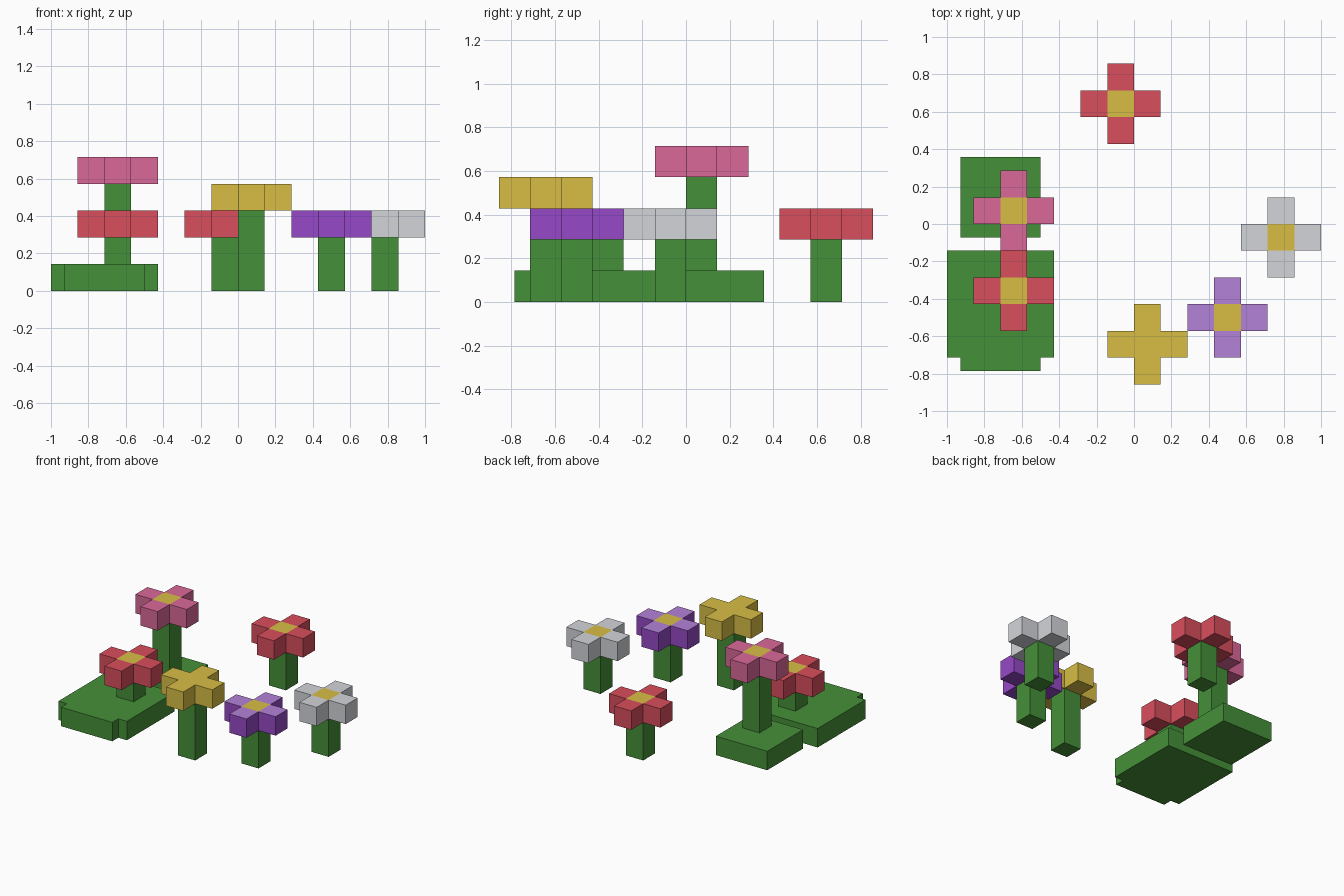
import bpy, bmesh
from mathutils import Vector

U = 1 / 7  # one block

if "Cube" in bpy.data.objects:
    bpy.data.objects.remove(bpy.data.objects["Cube"])


def make_material(name, rgb):
    """Material from display colour values, stored as linear."""
    linear = [((c / 255 + 0.055) / 1.055) ** 2.4 for c in rgb]
    mat = bpy.data.materials.new(name)
    mat.use_nodes = True
    mat.diffuse_color = (*linear, 1)
    shader = next(n for n in mat.node_tree.nodes if n.type == 'BSDF_PRINCIPLED')
    shader.inputs["Base Color"].default_value = (*linear, 1)
    shader.inputs["Roughness"].default_value = 0.9
    return mat


GREEN = make_material("leaf green", (69, 144, 56))
YELLOW = make_material("yellow", (216, 190, 69))
RED = make_material("red", (216, 78, 93))
PINK = make_material("pink", (218, 104, 153))
WHITE = make_material("soft white", (211, 213, 217))
PURPLE = make_material("purple", (150, 73, 199))
LILAC = make_material("lilac", (179, 130, 216))


def extrude_cells(name, outlines, z0, z1, mats, rule=None):
    """Extrude flat outlines (in blocks) that share edges into one solid."""
    bm = bmesh.new()
    for outline in outlines:
        bm.faces.new([bm.verts.new((x * U, y * U, z0 * U)) for x, y in outline])
    bmesh.ops.remove_doubles(bm, verts=bm.verts, dist=0.001)
    ext = bmesh.ops.extrude_face_region(bm, geom=bm.faces[:], use_keep_orig=True)
    top = [g for g in ext["geom"] if isinstance(g, bmesh.types.BMVert)]
    bmesh.ops.translate(bm, verts=top, vec=Vector((0, 0, (z1 - z0) * U)))
    bmesh.ops.recalc_face_normals(bm, faces=bm.faces)
    if rule:
        for f in bm.faces:
            f.material_index = rule(f)
    mesh = bpy.data.meshes.new(name)
    bm.to_mesh(mesh)
    bm.free()
    for m in mats:
        mesh.materials.append(m)
    obj = bpy.data.objects.new(name, mesh)
    bpy.context.collection.objects.link(obj)
    return obj


def cell(x, y, w=1, d=1):
    """Rectangle centred on x, y."""
    return [(x + sx * w / 2, y + sy * d / 2)
            for sx, sy in ((-1, -1), (1, -1), (1, 1), (-1, 1))]


def flower(name, x, y, stem_base, head_z, side, top=None):
    """Square stem with a cross-shaped head and a coloured centre on top."""
    extrude_cells(name + "_stem", [cell(x, y)], stem_base, head_z, [GREEN])

    def rule(face):
        if face.normal.z < 0.5:
            return 0
        c = face.calc_center_median() / U
        return 2 if abs(c.x - x) + abs(c.y - y) < 0.2 else 1

    cross = [cell(x + dx, y + dy)
             for dx, dy in ((0, 0), (1, 0), (-1, 0), (0, 1), (0, -1))]
    extrude_cells(name + "_head", cross, head_z, head_z + 1,
                  [side, top or side, YELLOW], rule)


# Grass mounds
extrude_cells("back_mound", [cell(-5, 1, 3, 3)], 0, 1, [GREEN])
front_outline = [(-7, -5), (-6.5, -5), (-6.5, -5.5), (-3.5, -5.5),
                 (-3.5, -5), (-3, -5), (-3, -1), (-7, -1)]
extrude_cells("front_mound", [front_outline], 0, 1, [GREEN])

# Flowers on the mounds
flower("tall_pink_flower", -4.5, 0.5, 1, 4, PINK)
flower("short_red_flower", -4.5, -2.5, 1, 2, RED)

# Flowers on the ground
flower("back_red_flower", -0.5, 4.5, 0, 2, RED)
flower("yellow_flower", 0.5, -4.5, 0, 3, YELLOW)
flower("purple_flower", 3.5, -3.5, 0, 2, PURPLE, LILAC)
flower("white_flower", 5.5, -0.5, 0, 2, WHITE)
